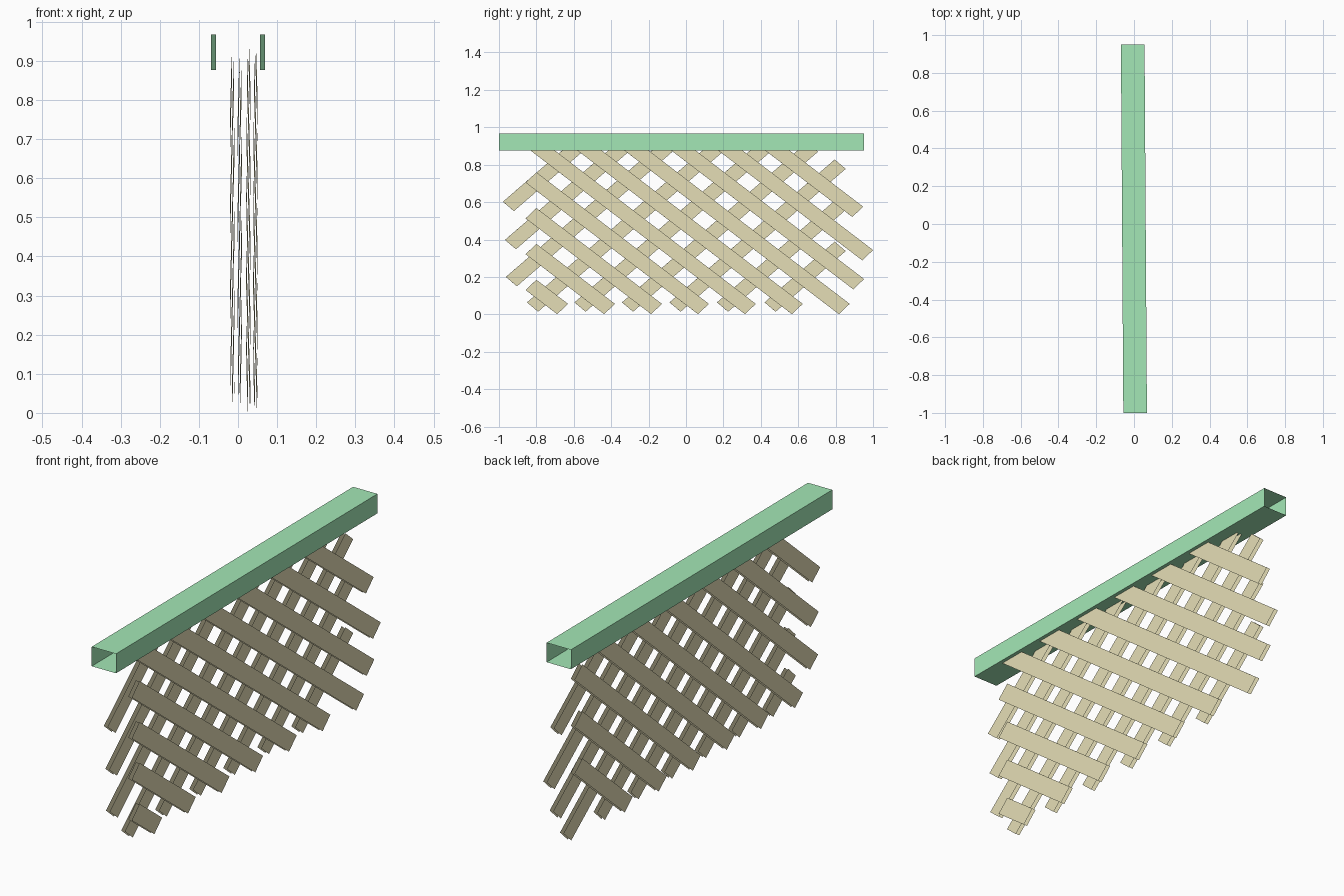
import bpy, bmesh, math

if "Cube" in bpy.data.objects:
    bpy.data.objects.remove(bpy.data.objects["Cube"])

SKEW = 0.0065   # whole fence panel is turned very slightly about z


def material(name, rgb):
    m = bpy.data.materials.new(name)
    m.diffuse_color = (*rgb, 1)
    m.use_nodes = True
    m.node_tree.nodes["Principled BSDF"].inputs["Base Color"].default_value = m.diffuse_color
    return m


def finish(bm, name, mat):
    mesh = bpy.data.meshes.new(name)
    bm.to_mesh(mesh)
    bm.free()
    mesh.materials.append(mat)
    ob = bpy.data.objects.new(name, mesh)
    ob.rotation_euler[2] = SKEW
    bpy.context.collection.objects.link(ob)
    return ob


def lattice(name, slats, offset, x_back, x_front, mat):
    """Each slat: top edge from a to b, swept down by offset, as a pair of open boards."""
    bm = bmesh.new()
    oy, oz = offset
    for (ay, az), (by, bz) in slats:
        quad = [(ay + oy, az + oz), (by + oy, bz + oz), (by, bz), (ay, az)]
        for x, order in ((x_front, quad), (x_back, quad[::-1])):
            bm.faces.new([bm.verts.new((x, y, z)) for y, z in order])
    return finish(bm, name, mat)


wood = material("wood", (0.78, 0.73, 0.47))
green = material("green_paint", (0.367, 0.80, 0.467))

# Front slats, falling towards +y
S, ZB = 0.763, 0.056
falling = []
for i in range(10):
    yb = -0.631 + 0.251 * i
    line = lambda y: ZB + S * (yb - y)
    y_end = min(yb, {7: 0.952, 8: 1.0, 9: 0.947}.get(i, yb))
    y_top = max(-0.80, yb - (0.94 - ZB) / S)
    falling.append(((y_top, line(y_top)), (y_end, line(y_end))))
lattice("front_slats", falling, (-0.058, -0.055), 0.027, 0.045, wood)

# Back slats, rising towards +y
S2 = 0.865
starts = [(-0.979, 0.602), (-0.968, 0.398), (-0.963, 0.2)]
starts += [(-0.85 + 0.254 * i, 0.064) for i in range(6)]
rising = []
for y, z in starts:
    y_end = min(0.795, y + (0.92 - z) / S2)
    rising.append(((y, z), (y_end, z + S2 * (y_end - y))))
lattice("back_slats", rising, (0.059, -0.05), -0.015, 0.004, wood)

# Top rail: thin rectangular tube, open at both ends
bm = bmesh.new()
section = [(-0.063, 0.877), (0.062, 0.877), (0.062, 0.968), (-0.063, 0.968)]
near = [bm.verts.new((x, -1.0, z)) for x, z in section]
far = [bm.verts.new((x, 0.95, z)) for x, z in section]
for i in range(4):
    j = (i + 1) % 4
    bm.faces.new((near[i], near[j], far[j], far[i]))
finish(bm, "top_rail", green)
